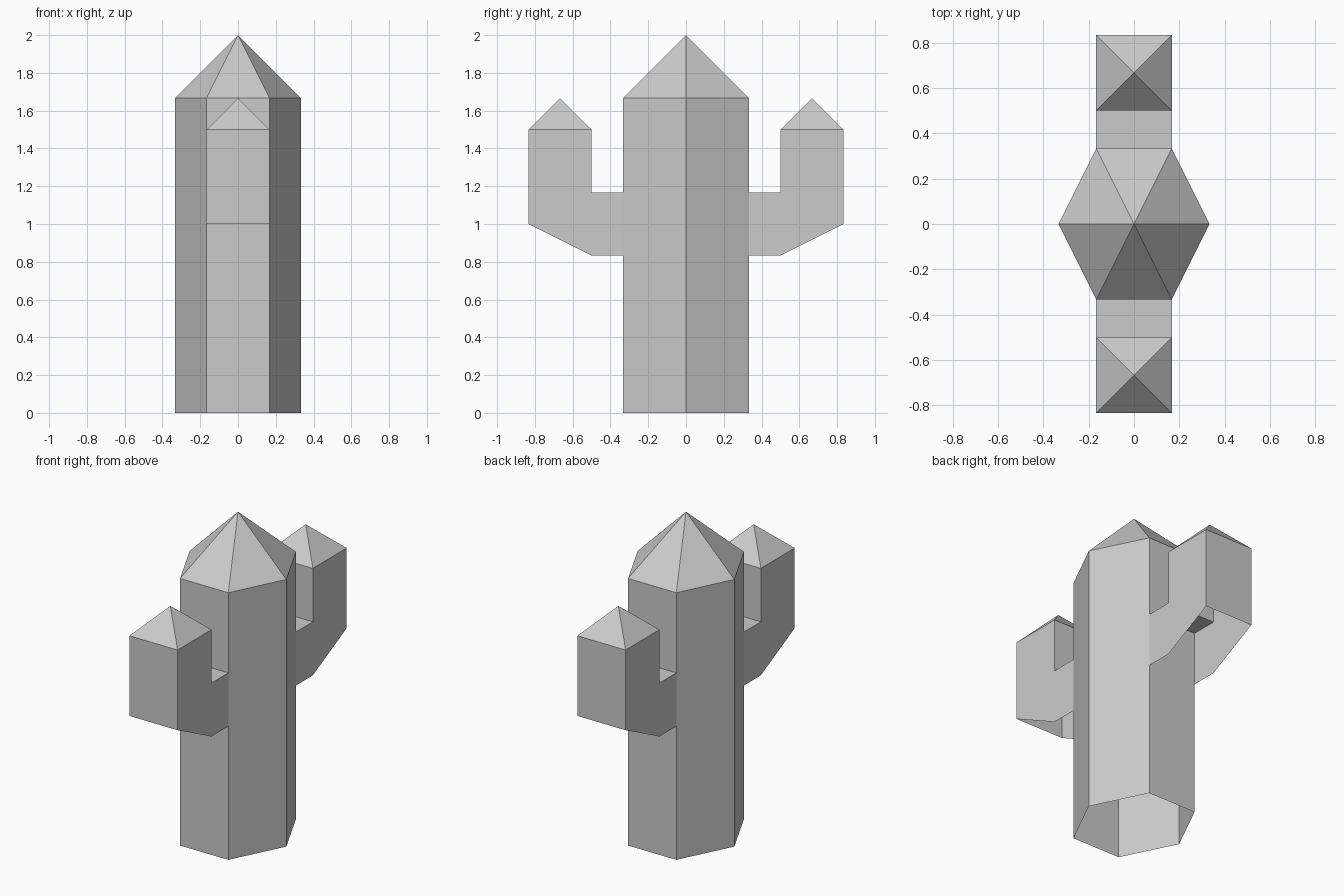
import bpy
import bmesh
from math import pi
from mathutils import Matrix

cube = bpy.data.objects.get("Cube")
if cube:
    bpy.data.objects.remove(cube, do_unlink=True)

U = 1 / 6  # grid unit shared by every part

grey = bpy.data.materials.new("light grey")
grey.use_nodes = True
grey.diffuse_color = (0.6, 0.6, 0.6, 1)
grey.node_tree.nodes["Principled BSDF"].inputs["Base Color"].default_value = (0.6, 0.6, 0.6, 1)


def finish(name, bm):
    """Turn a bmesh into a flat shaded grey object."""
    bmesh.ops.remove_doubles(bm, verts=bm.verts, dist=0.0001)
    mesh = bpy.data.meshes.new(name)
    bm.to_mesh(mesh)
    bm.free()
    mesh.materials.append(grey)
    obj = bpy.data.objects.new(name, mesh)
    bpy.context.collection.objects.link(obj)
    return obj


def add_face(bm, points):
    bm.faces.new([bm.verts.new([c * U for c in p]) for p in points])


def add_cap(bm, ring, tip):
    """Pyramid of triangles from a counter-clockwise ring to a tip."""
    for a, b in zip(ring, ring[1:] + ring[:1]):
        add_face(bm, (a, b, tip))


# Trunk: six-sided tube, open underneath, with a pointed cap
bm = bmesh.new()
hexagon = [(2, 0), (1, 2), (-1, 2), (-2, 0), (-1, -2), (1, -2)]
low = [(x, y, 0) for x, y in hexagon]
high = [(x, y, 10) for x, y in hexagon]
for i in range(6):
    j = (i + 1) % 6
    add_face(bm, (low[i], low[j], high[j], high[i]))
add_cap(bm, high, (0, 0, 12))
finish("trunk", bm)


# Arms: elbow profile with two sides, open underneath, and a pointed cap
def build_arm(name, angle):
    bm = bmesh.new()
    profile = [(2, 5), (3, 5), (5, 6), (5, 9), (3, 9), (3, 7), (2, 7)]
    left = [(1, y, z) for y, z in profile]
    right = [(-1, y, z) for y, z in profile]
    add_face(bm, left)
    add_face(bm, right[::-1])
    for i in (2, 4, 5):  # outer wall, inner wall, ledge
        add_face(bm, (left[i], right[i], right[i + 1], left[i + 1]))
    add_cap(bm, [left[3], right[3], right[4], left[4]], (0, 4, 10))
    bm.transform(Matrix.Rotation(angle, 4, "Z"))
    finish(name, bm)


build_arm("back_arm", 0)
build_arm("front_arm", pi)
